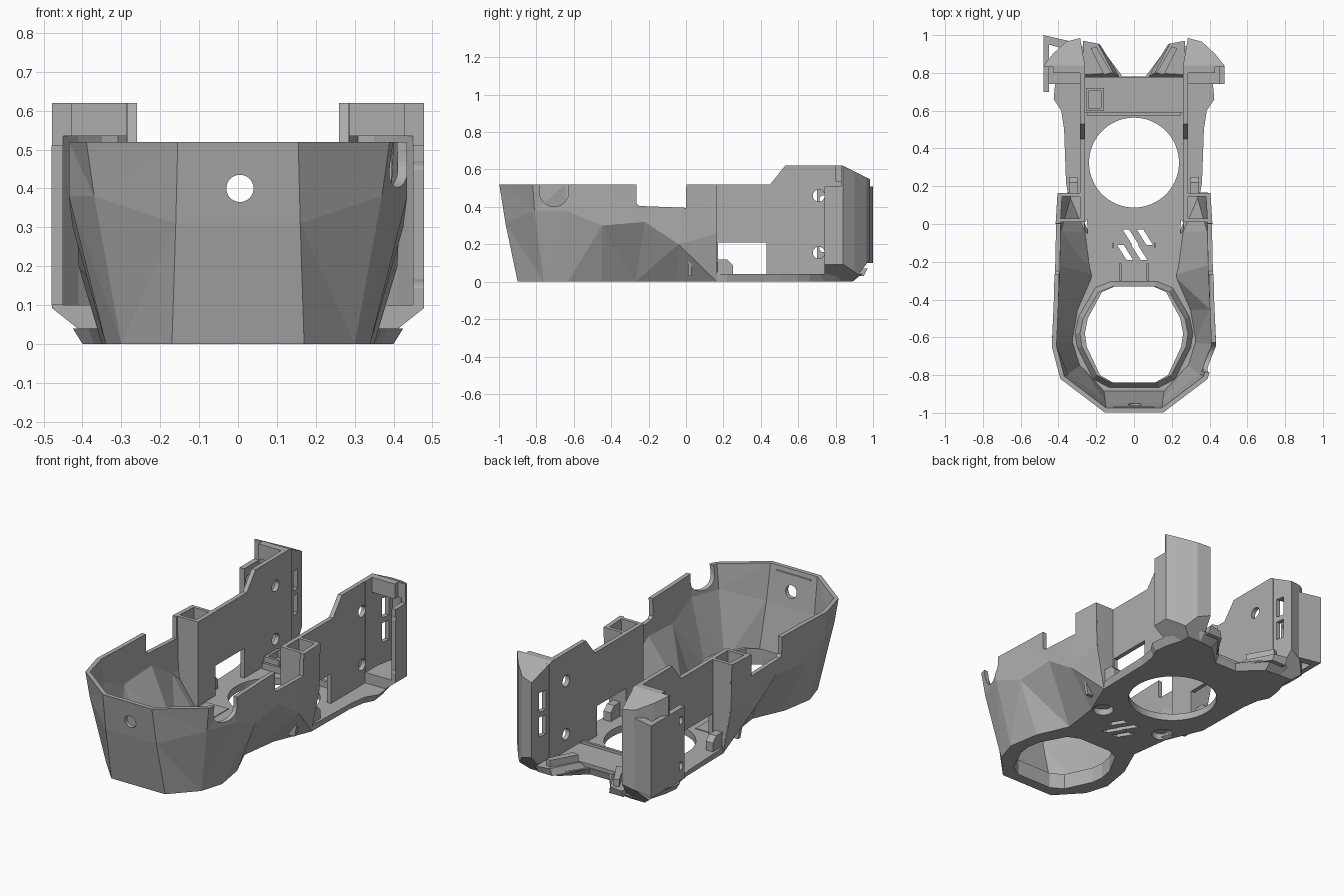
import bpy, bmesh, math
from mathutils import Vector

cube = bpy.data.objects.get("Cube")
if cube:
    bpy.data.objects.remove(cube, do_unlink=True)

mat = bpy.data.materials.new("plain_grey")
mat.use_nodes = True
GREY = (0.42, 0.42, 0.42, 1)
mat.diffuse_color = GREY
mat.node_tree.nodes["Principled BSDF"].inputs["Base Color"].default_value = GREY

AXES = {"X": lambda a, b, h: (h, a, b),
        "Y": lambda a, b, h: (a, h, b),
        "Z": lambda a, b, h: (a, b, h)}


def finish(name, bm):
    me = bpy.data.meshes.new(name)
    bm.to_mesh(me)
    bm.free()
    me.materials.append(mat)
    ob = bpy.data.objects.new(name, me)
    bpy.context.collection.objects.link(ob)
    return ob


def prism(name, pts, lo, hi, axis="Z", end=None, planes=()):
    """Extrude an outline along an axis, then trim by (point, normal) planes."""
    bm = bmesh.new()
    put = AXES[axis]
    a = [bm.verts.new(put(*p, lo)) for p in pts]
    b = [bm.verts.new(put(*p, hi)) for p in (end or pts)]
    bm.faces.new(a)
    bm.faces.new(b)
    for i in range(len(a)):
        j = (i + 1) % len(a)
        bm.faces.new((a[i], a[j], b[j], b[i]))
    bmesh.ops.recalc_face_normals(bm, faces=bm.faces)
    for co, no in planes:
        geom = bm.verts[:] + bm.edges[:] + bm.faces[:]
        cut = bmesh.ops.bisect_plane(bm, geom=geom, plane_co=co, plane_no=no, clear_outer=True)
        edges = [e for e in cut["geom_cut"] if isinstance(e, bmesh.types.BMEdge)]
        bmesh.ops.holes_fill(bm, edges=edges)
    bmesh.ops.recalc_face_normals(bm, faces=bm.faces)
    return finish(name, bm)


def rect(a0, a1, b0, b1):
    return [(a0, b0), (a1, b0), (a1, b1), (a0, b1)]


def disc(a, b, r, n=40):
    return [(a + r * math.cos(2 * math.pi * i / n), b + r * math.sin(2 * math.pi * i / n)) for i in range(n)]


def mirrored(half):
    """Close a right-hand outline with its mirror image."""
    return half + [(-x, y) for x, y in reversed(half)]


def flip(pts, s):
    return [(s * x, y) for x, y in pts]


def apply(ob, mod):
    bpy.context.view_layer.objects.active = ob
    bpy.ops.object.modifier_apply(modifier=mod.name)


def cut(ob, *args, **kw):
    tool = prism("cutter", *args, **kw)
    mod = ob.modifiers.new("cut", "BOOLEAN")
    mod.operation, mod.solver, mod.object = "DIFFERENCE", "EXACT", tool
    apply(ob, mod)
    bpy.data.objects.remove(tool, do_unlink=True)


# Faceted front bowl: three rings swept round the front, open at the back
low = [(.17, -.90, 0), (.30, -.76, 0), (.34, -.63, 0), (.31, -.45, 0), (.23, -.27, 0), (.26, -.05, 0), (.35, .165, 0)]
mid = [(.16, -.965, .31), (.37, -.81, .38), (.435, -.64, .38), (.425, -.45, .30), (.415, -.22, .32),
       (.41, -.04, .20), (.40, .165, .26)]
top = [(.155, -.998, .52), (.39, -.82, .52), (.435, -.65, .52), (.425, -.42, .52), (.42, -.22, .52),
       (.415, 0, .52), (.405, .165, .52)]
bm = bmesh.new()
rings = []
for ring in (low, mid, top):
    full = [(-x, y, z) for x, y, z in reversed(ring)] + ring
    rings.append([bm.verts.new(p) for p in full])
for r0, r1 in zip(rings, rings[1:]):
    for i in range(len(r0) - 1):
        bm.faces.new((r0[i], r0[i + 1], r1[i + 1], r1[i]))
bmesh.ops.triangulate(bm, faces=[f for f in bm.faces if abs(f.calc_center_median().x) > .05])
bowl = finish("front_bowl", bm)
sol = bowl.modifiers.new("wall", "SOLIDIFY")
sol.thickness, sol.offset = .025, -1
apply(bowl, sol)
cut(bowl, rect(-1, 1, -2, 2), .52, .9)
cut(bowl, [(-.25, .405), (0, .395), (.005, .8), (-.265, .8), (-.265, .42)], -1, 1, "X")
cut(bowl, disc(-.705, .48, .078) , .3, 1, "X")
cut(bowl, rect(-.783, -.627, .48, .8), .3, 1, "X")
cut(bowl, disc(.005, .40, .035), -1.2, -.8, "Y")

# Floor plate, flaring outwards towards its upper face at the rear
front = [(x, y) for x, y, z in low]
rear = [(.35, .22), (.355, .5), (.37, .6), (.40, .66), (.39, .74), (.36, .84), (.28, .89), (.19, .88), (.07, .77)]
rear_top = [(.36, .22), (.37, .5), (.385, .6), (.425, .66), (.42, .72), (.40, .84), (.29, .94), (.18, .94), (.06, .78)]
floor = prism("floor_plate", mirrored(front + rear), 0, .04, end=mirrored(front + rear_top))
opening = [(.11, -.84), (.18, -.80), (.25, -.65), (.26, -.58), (.245, -.5), (.17, -.36), (.10, -.33)]
cut(floor, mirrored(opening), -.1, .2)
cut(floor, disc(0, .325, .238, 72), -.1, .2)
for s in (-1, 1):
    cut(floor, disc(s * .208, -.012, .055), -.1, .2)
    cut(floor, disc(s * .16, -.115, .052), .025, .2)
# Slanted vents
for x, y in ((-.06, -.03), (.015, -.03), (-.09, -.11), (-.015, -.11)):
    cut(floor, [(x, y), (x + .035, y), (x + .085, y - .08), (x + .05, y - .08)], -.1, .2)

# Raised lip around the front opening
lip_out = [(x * 1.22, -.59 + (y + .59) * 1.12) for x, y in opening]
lip = prism("opening_lip", mirrored(lip_out), .03, .09, end=mirrored([(x * 1.1, y) for x, y in opening]))
cut(lip, mirrored(opening), -.1, .2)

# Rear deck, its step and small channel
prism("rear_deck", rect(-.26, .26, .59, .775), .03, .06)
prism("deck_step", rect(-.25, .25, .575, .59), .03, .075)
socket = prism("deck_socket", rect(-.255, -.16, .6, .72), .05, .1)
cut(socket, rect(-.24, -.175, .615, .705), .06, .2)
for s in (-1, 1):
    prism("channel_rib", rect(*sorted((s * .065, s * .08)), -.3, -.21), .03, .09)
    prism("floor_pad", flip([(.11, -.2), (.24, -.2), (.25, .07), (.11, .07)], s), .036, .044)

# Side parts, built for both sides
for s, side in ((1, "left"), (-1, "right")):
    def span(a, b):
        return sorted((s * a, s * b))

    wall = prism(side + "_side_wall", [(.01, .02), (.86, .02), (.86, .61), (.84, .62), (.53, .62), (.45, .52), (.01, .52)],
                 *span(.26, .285), "X")
    cut(wall, rect(.17, .43, .04, .21), -1, 1, "X")
    for z in (.155, .46):
        cut(wall, disc(.71, z, .032), -1, 1, "X")

    # Hollow post that closes the bowl
    panel = flip([(.27, .03), (.35, .03), (.395, .26), (.40, .52), (.27, .52)], s)
    prism(side + "_post_back", panel, .145, .165, "Y")
    prism(side + "_post_front", panel, .01, .03, "Y")

    # Clip standing on the flange
    prism(side + "_clip", [(.165, .03), (.25, .03), (.25, .09), (.22, .12), (.165, .12)], *span(.30, .345), "X")

    # Rear ear: hollow shell with a sloping roof and chamfered foot
    outline = [(.262, .74), (.262, .85), (.285, .985), (.36, .965), (.43, .90), (.478, .84), (.478, .74)]
    planes = [((0, .84, .62), (0, .45, .89)),
              ((s * .40, 0, .03), (s * .62, 0, -.78)),
              ((0, .89, 0), (0, .78, -.62))]
    ear = prism(side + "_ear", flip(outline, s), 0, .62, planes=planes)
    cavity = [(.287, .6), (.287, .85), (.308, .955), (.35, .94), (.41, .885), (.45, .83), (.45, .6)]
    cut(ear, flip(cavity, s), .10, .535)
    cut(ear, rect(*span(.287, .45), .6, .80), .5, .8)
    cut(ear, rect(*span(.43, .6), .6, .83), .51, .8)
    for z in (.155, .46):
        cut(ear, disc(.71, z, .032), -1, 1, "X")
    for z in (.22, .36):
        cut(ear, rect(.88, .93, z, z + .11), *span(.2, .32), "X")

    # Low wing at the tail with a ridge
    wing = [(.07, .775), (.18, .95), (.27, .95), (.27, .775)]
    prism(side + "_tail_wing", flip(wing, s), .03, .07,
          end=flip([(.11, .80), (.19, .955), (.27, .97), (.27, .79)], s))
    prism(side + "_tail_ridge", flip([(.12, .80), (.20, .94), (.23, .93), (.16, .79)], s), .06, .11)

# Mounting plate on the right ear
plate = prism("mounting_plate", [(-.48, .70), (-.48, 1.0), (-.35, .97), (-.38, .93), (-.45, .95), (-.45, .70)], .10, .51)
for z in (.18, .44):
    cut(plate, disc(.735, z, .022), -1, -.4, "X")

# Thin slit plate inside the front rim
prism("rim_slit", rect(-.11, .11, .485, .495), -.975, -.966, "Y")
